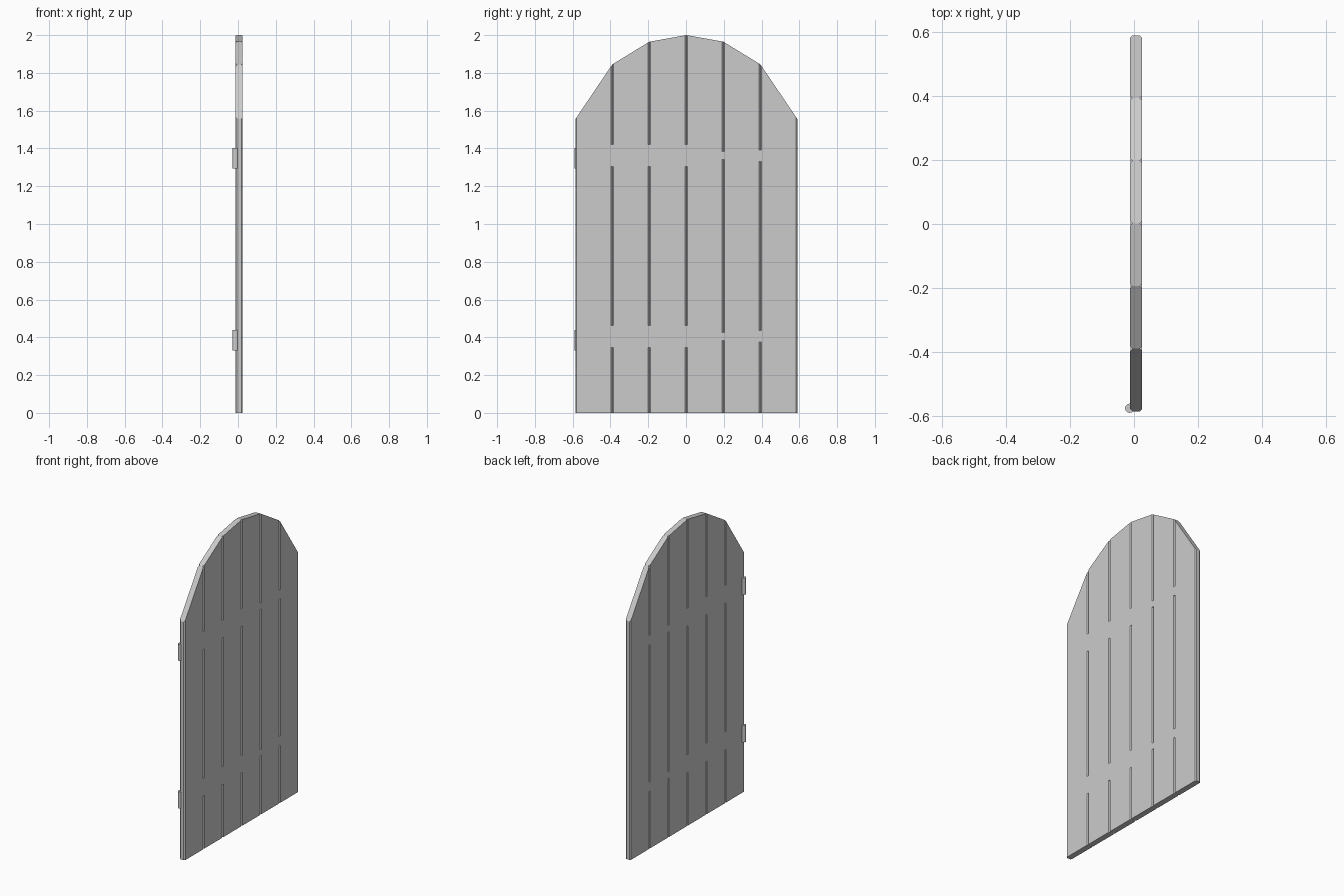
import bpy, bmesh, math

if "Cube" in bpy.data.objects:
    bpy.data.objects.remove(bpy.data.objects["Cube"])

X0, X1 = -0.012, 0.025          # door faces
Y0, W, C = -0.586, 0.196, 0.007  # hinge edge, plank width, edge chamfer
TOPS = [1.555, 1.845, 1.965, 2.0, 1.965, 1.845, 1.555]


def loft(name, bottom, top):
    """Solid between two matching point loops."""
    bm = bmesh.new()
    a = [bm.verts.new(p) for p in bottom]
    b = [bm.verts.new(p) for p in top]
    bm.faces.new(a[::-1])
    bm.faces.new(b)
    n = len(a)
    for i in range(n):
        j = (i + 1) % n
        bm.faces.new((a[i], a[j], b[j], b[i]))
    bmesh.ops.recalc_face_normals(bm, faces=bm.faces)
    me = bpy.data.meshes.new(name)
    bm.to_mesh(me)
    bm.free()
    ob = bpy.data.objects.new(name, me)
    bpy.context.collection.objects.link(ob)
    return ob


# Planks: chamfered upright boards with slanted tops forming the arch
for i in range(6):
    a, b = Y0 + i * W, Y0 + (i + 1) * W
    section = [(X0 + C, a), (X1 - C, a), (X1, a + C), (X1, b - C),
               (X1 - C, b), (X0 + C, b), (X0, b - C), (X0, a + C)]
    za, zb = TOPS[i], TOPS[i + 1]
    loft(f"plank_{i + 1}",
         [(x, y, 0) for x, y in section],
         [(x, y, za + (zb - za) * (y - a) / W) for x, y in section])

# Straps: flush bands that bridge the grooves, tapering to a leaf-shaped tip
HALF = [(-0.57, 0.058), (0.02, 0.058), (0.18, 0.021), (0.22, 0.021),
        (0.34, 0.045), (0.38, 0.03), (0.41, 0.03), (0.46, 0.004)]
for label, z in (("lower", 0.405), ("upper", 1.362)):
    outline = [(y, z + h) for y, h in HALF] + [(y, z - h) for y, h in HALF[::-1]]
    e = 0.0003
    loft(f"{label}_strap", [(X0 + e, y, h) for y, h in outline],
         [(X1 - e, y, h) for y, h in outline])

# Hinge knuckles: small upright barrels on the hinge edge
for label, z in (("lower", 0.385), ("upper", 1.348)):
    bpy.ops.mesh.primitive_cylinder_add(vertices=12, radius=0.0145, depth=0.108,
                                        location=(-0.0135, -0.5765, z))
    bpy.context.object.name = f"{label}_hinge_knuckle"
